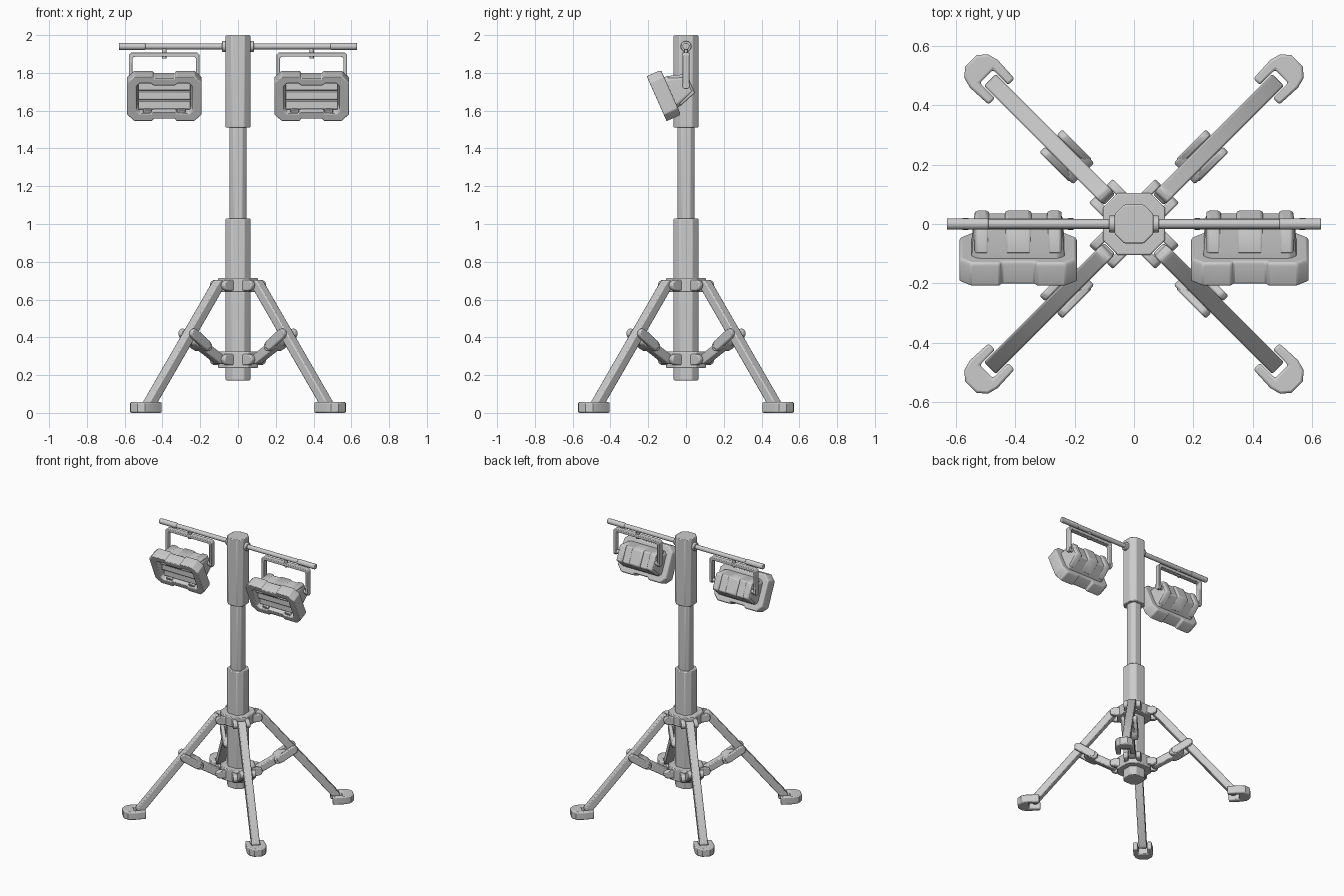
import bpy, bmesh
from math import pi, cos, sin, atan2, radians
from mathutils import Matrix, Vector

if "Cube" in bpy.data.objects:
    bpy.data.objects.remove(bpy.data.objects["Cube"])


def loft(name, loops, mat=Matrix(), bevel=0.0):
    """Bridge equal-sized (points, height) loops and cap both ends."""
    bm = bmesh.new()
    rows = [[bm.verts.new(mat @ Vector((x, y, z))) for x, y in pts] for pts, z in loops]
    n = len(rows[0])
    for a, b in zip(rows, rows[1:]):
        for i in range(n):
            j = (i + 1) % n
            bm.faces.new((a[i], a[j], b[j], b[i]))
    bm.faces.new(rows[0][::-1])
    bm.faces.new(rows[-1])
    bmesh.ops.recalc_face_normals(bm, faces=bm.faces[:])
    me = bpy.data.meshes.new(name)
    bm.to_mesh(me)
    bm.free()
    ob = bpy.data.objects.new(name, me)
    bpy.context.collection.objects.link(ob)
    if bevel:
        m = ob.modifiers.new("bevel", 'BEVEL')
        m.width, m.segments, m.limit_method = bevel, 2, 'ANGLE'
        m.angle_limit = radians(40)
    return ob


def frame(x, y, z, o=(0, 0, 0)):
    m = Matrix((x, y, z)).transposed().to_4x4()
    m.translation = o
    return m


def octa(w, h, c):
    return [(w, -h + c), (w, h - c), (w - c, h), (-w + c, h),
            (-w, h - c), (-w, -h + c), (-w + c, -h), (w - c, -h)]


def circle(r, n):
    return [(r * cos(2 * pi * i / n), r * sin(2 * pi * i / n)) for i in range(n)]


def capsule(p, q, r, n=4):
    """Rounded bar outline between two points."""
    t = atan2(q[1] - p[1], q[0] - p[0])
    return [(c[0] + r * cos(a + pi * i / n), c[1] + r * sin(a + pi * i / n))
            for c, a in ((q, t - pi / 2), (p, t + pi / 2)) for i in range(n + 1)]


def plate(name, pts, width, mat, off=0.0, bevel=0.006):
    return loft(name, [(pts, off - width / 2), (pts, off + width / 2)], mat, bevel)


# Telescopic mast and hinge collars
for name, half, z0, z1 in (("mast_base_tube", .065, .172, 1.03),
                           ("mast_inner_tube", .044, 1.0, 1.54),
                           ("mast_head", .065, 1.51, 2.0),
                           ("upper_collar", .105, .64, .715),
                           ("lower_collar", .105, .237, .325)):
    o = octa(half, half, half * .48)
    loft(name, [(o, z0), (o, z1)], bevel=.005)

# Four folding legs on the diagonals
for k in range(4):
    a = pi / 4 + k * pi / 2
    c, s = cos(a), sin(a)
    rad = frame((c, s, 0), (0, 0, 1), (s, -c, 0))
    plate("leg_%d" % k, capsule((.148, .68), (.662, .05), .025), .055, rad)
    plate("brace_%d" % k, capsule((.14, .282), (.31, .377), .026), .05, rad)
    plate("brace_bridge_%d" % k, capsule((.265, .352), (.297, .37), .027), .1, rad)
    for side in (-1, 1):
        plate("leg_lug_%d" % k, capsule((.09, .675), (.13, .675), .029), .03, rad, side * .042)
        plate("brace_lug_%d" % k, capsule((.09, .282), (.13, .282), .029), .03, rad, side * .042)
        plate("brace_fork_%d" % k, capsule((.28, .36), (.37, .42), .027), .026, rad, side * .041)
    # U-shaped foot around the end of the leg
    half = [(.703, .031), (.63, .031), (.63, .062), (.715, .066), (.752, .056), (.777, .026)]
    foot = half + [(x, -y) for x, y in reversed(half)]
    loft("foot_%d" % k, [(foot, 0), (foot, .058)], Matrix.Rotation(a, 4, 'Z'), .008)

# Crossbar through the head, with flanges and end sleeves
along_x = frame((0, 1, 0), (0, 0, 1), (1, 0, 0), (0, 0, 1.94))
loft("crossbar", [(circle(.016, 12), -.63), (circle(.016, 12), .63)], along_x, .003)
for s in (-1, 1):
    plate("crossbar_flange", circle(.029, 12), .02, along_x, s * .074, .003)
    plate("crossbar_sleeve", circle(.019, 12), .14, along_x, s * .56, .004)


def face_outline(w, h, c, notch, nw):
    """Chamfered rectangle with a shallow notch top and bottom."""
    top = [(w, h - c), (w - c, h), (nw + .008, h), (nw, h - notch)]
    top += [(-x, y) for x, y in reversed(top)]
    return top + [(-x, -y) for x, y in top]


# Two floodlights, tilted down towards the front
t = radians(24)
for s in (-1, 1):
    cx = s * .39
    lamp = frame((1, 0, 0), (0, -sin(t), cos(t)), (0, -cos(t), -sin(t)), (cx, -.118, 1.68))
    out = face_outline(.198, .130, .038, .014, .055)
    back = face_outline(.193, .125, .038, .014, .055)
    inn = face_outline(.148, .088, .018, .012, .06)
    deep = face_outline(.14, .08, .018, .012, .06)
    loft("lamp_front_frame", [(back, -.042), (out, -.03), (out, .041), (inn, .041), (deep, -.015)],
         lamp, .005)
    # Stepped light rows inside the opening
    for y in (-.055, 0, .055):
        rows = frame((0, 1, 0), (0, 0, 1), (1, 0, 0))
        wedge = [(y - .022, -.018), (y + .022, -.018), (y + .022, .004), (y - .012, .018), (y - .022, .012)]
        plate("lamp_light_row", wedge, .276, lamp @ rows, 0, .003)
    for x in (-.09, .09):
        m = lamp @ Matrix.Translation((x, -.082, .015))
        loft("lamp_lower_clip", [(octa(.022, .014, .006), -.02), (octa(.022, .014, .006), .015)], m, .003)
    # Tapered rear housing with raised heat-sink pads
    loft("lamp_rear_housing", [(octa(.158, .09, .02), -.03), (octa(.155, .085, .02), -.06),
                               (octa(.148, .056, .018), -.146)], lamp, .006)
    for x, w in ((-.122, .024), (0, .045), (.122, .024)):
        m = lamp @ Matrix.Translation((x, 0, 0))
        loft("lamp_rear_pad", [(octa(w, .086, .006), -.06), (octa(w, .058, .006), -.15),
                               (octa(w - .008, .05, .006), -.158)], m, .003)
    # U-shaped yoke hanging from the crossbar
    o, i, zt, zb = .187, .168, 1.908, 1.735
    h = [(o, zb), (o, zt - .012), (o - .012, zt)]
    h_in = [(i, zb), (i, zt - .03), (i - .008, zt - .022)]
    u = h + [(-x, z) for x, z in reversed(h)] + [(-x, z) for x, z in h_in] + h_in[::-1]
    front = frame((1, 0, 0), (0, 0, 1), (0, -1, 0), (cx, 0, 0))
    plate("lamp_yoke", u, .038, front, 0, .004)
    side = frame((0, 1, 0), (0, 0, 1), (1, 0, 0), (cx, 0, 1.735))
    for e in (-1, 1):
        plate("yoke_end", circle(.021, 12), .02, side, e * .177, .003)
        plate("yoke_pivot", circle(.014, 12), .05, side, e * .155, .002)
    bolt = Matrix.Translation((cx, 0, 0))
    loft("yoke_bolt", [(circle(.012, 8), 1.875), (circle(.012, 8), 1.93)], bolt, .002)

# Smooth bevels while keeping the flat panels crisp
bpy.ops.object.select_all(action='SELECT')
bpy.context.view_layer.objects.active = bpy.context.selected_objects[0]
bpy.ops.object.shade_smooth_by_angle(angle=radians(32))
